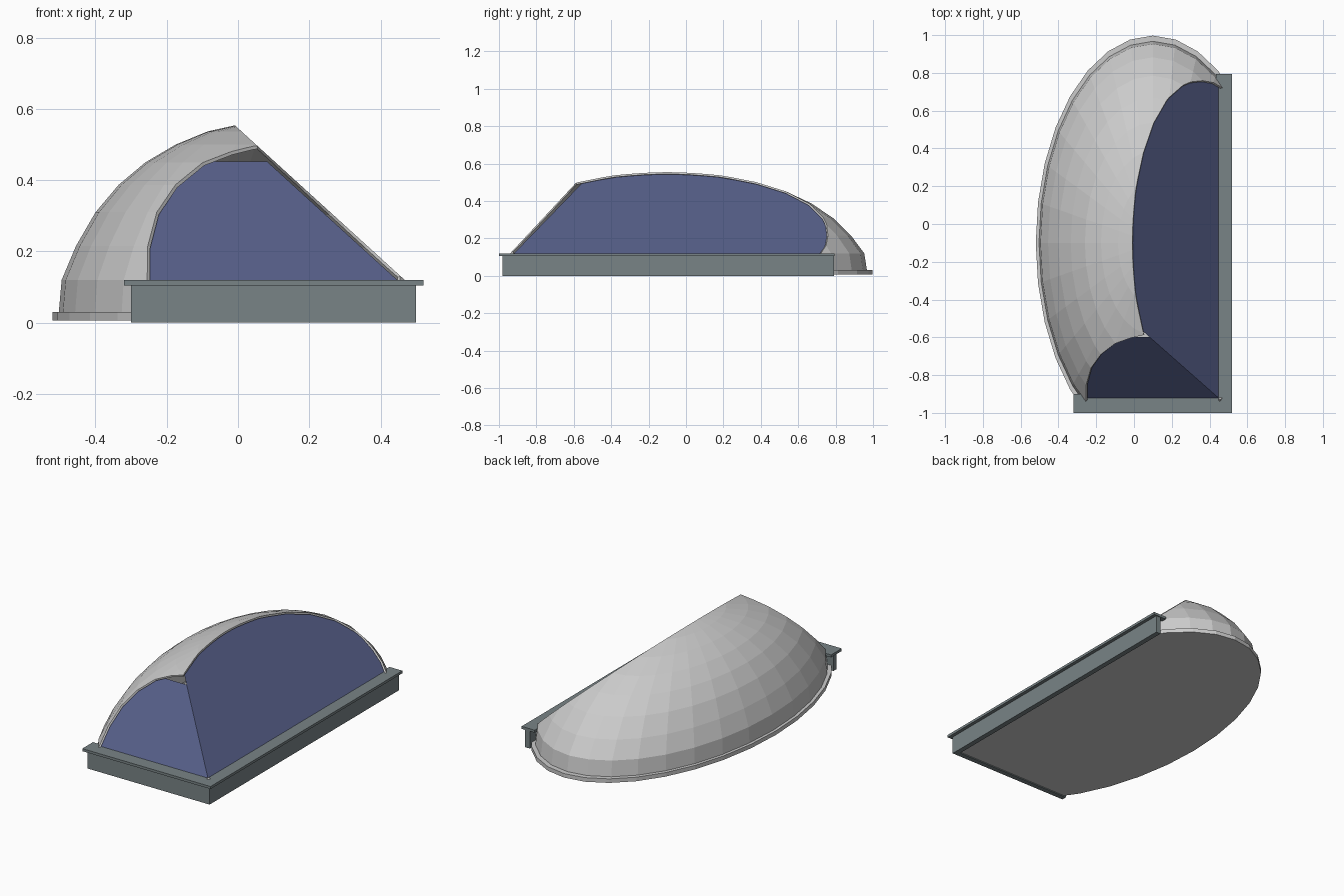
import bpy, bmesh, math
from mathutils import Vector

if "Cube" in bpy.data.objects:
    bpy.data.objects.remove(bpy.data.objects["Cube"])

CX, CY, RATIO, SEG = 0.10, -0.10, 1.77, 32
FLANGE = [(0.62, 0.0), (0.62, 0.03), (0.603, 0.03)]
DOME = [(0.595, 0.12), (0.555, 0.215), (0.50, 0.31), (0.435, 0.387), (0.36, 0.45),
        (0.275, 0.50), (0.185, 0.537), (0.095, 0.557), (0.0, 0.565)]


def plane(co, no):
    return Vector(co), Vector(no).normalized()


# cutting planes, each removing what lies on its normal side
SIDE_EDGE = plane((0.468, 0, 0.12), (0.435, 0, 0.478))
FRONT_EDGE = plane((0, -0.94, 0.12), (0, -0.375, 0.35))
SIDE_PANE = plane((0.447, 0, 0.12), (0.435, 0, 0.478))
FRONT_PANE = plane((0, -0.92, 0.12), (0, -0.33, 0.32))
SIDE_WALL = plane((0.475, 0, 0), (1, 0, 0))
FRONT_WALL = plane((0, -0.955, 0), (0, -1, 0))
SILL = plane((0, 0, 0.118), (0, 0, -1))
PANE_TOP = plane((0, 0, 0.452), (0, 0, 1))
GROUND = plane((0, 0, 0.006), (0, 0, -1))


def material(name, rgb):
    m = bpy.data.materials.new(name)
    m.diffuse_color = (*rgb, 1)
    m.use_nodes = True
    m.node_tree.nodes["Principled BSDF"].inputs["Base Color"].default_value = m.diffuse_color
    return m


def finish(name, bm, mat=None):
    me = bpy.data.meshes.new(name)
    bm.to_mesh(me)
    bm.free()
    ob = bpy.data.objects.new(name, me)
    bpy.context.collection.objects.link(ob)
    if mat:
        me.materials.append(mat)
    return ob


def elliptic_dome(scale=1.0, closed=False):
    bm = bmesh.new()
    rings = []
    for r, z in FLANGE + DOME:
        n = SEG if r > 0 else 1
        rings.append([bm.verts.new((CX + scale * r * math.cos(2 * math.pi * i / SEG),
                                    CY + scale * RATIO * r * math.sin(2 * math.pi * i / SEG),
                                    z * scale)) for i in range(n)])
    for a, b in zip(rings, rings[1:]):
        for i in range(SEG):
            j = (i + 1) % SEG
            bm.faces.new([a[i], a[j], b[j], b[i]] if len(b) > 1 else [a[i], a[j], b[0]])
    if closed:
        bm.faces.new(rings[0][::-1])
    return bm


def cut(bm, pl, fill=False):
    geom = bm.verts[:] + bm.edges[:] + bm.faces[:]
    res = bmesh.ops.bisect_plane(bm, geom=geom, dist=1e-5, plane_co=pl[0],
                                 plane_no=pl[1], clear_outer=True)
    if fill:
        edges = [e for e in res["geom_cut"] if isinstance(e, bmesh.types.BMEdge)]
        bmesh.ops.edgeloop_fill(bm, edges=edges)


def section(name, scale, trims, final, mat=None):
    """Flat sheet: the outline of the trimmed dome on the final plane."""
    bm = elliptic_dome(scale, True)
    for pl in trims + [final]:
        cut(bm, pl, True)
    co, no = final
    rest = [f for f in bm.faces if any(abs((v.co - co).dot(no)) > 1e-4 for v in f.verts)]
    bmesh.ops.delete(bm, geom=rest, context='FACES')
    return finish(name, bm, mat)


def l_bar(name, outer, inner, z0, z1, mat):
    """Mitred L-shaped bar; outer and inner give (left, front, right, back)."""
    l, f, r, b = outer
    fi, ri = inner
    pts = [(l, f), (r, f), (r, b), (ri, b), (ri, fi), (l, fi)]
    bm = bmesh.new()
    face = bm.faces.new([bm.verts.new((x, y, z0)) for x, y in pts])
    ext = bmesh.ops.extrude_face_region(bm, geom=[face])
    top = [v for v in ext["geom"] if isinstance(v, bmesh.types.BMVert)]
    bmesh.ops.translate(bm, verts=top, vec=(0, 0, z1 - z0))
    bmesh.ops.recalc_face_normals(bm, faces=bm.faces[:])
    return finish(name, bm, mat)


glass = material("blue_glass", (0.09, 0.11, 0.24))
metal = material("frame_metal", (0.19, 0.23, 0.24))

# dome shell with bottom flange, sliced open at the side and front
bm = elliptic_dome()
for pl in (SIDE_EDGE, FRONT_EDGE, SIDE_WALL, FRONT_WALL, GROUND):
    cut(bm, pl)
shell = finish("dome_shell", bm)
mod = shell.modifiers.new("thickness", 'SOLIDIFY')
mod.thickness = 0.01
mod.offset = -1

# floor sheet
section("floor", 1.0, [SIDE_WALL, FRONT_WALL], GROUND)

# sloping glass panes
section("side_pane", 0.99, [SILL, FRONT_PANE], SIDE_PANE, glass)
section("front_pane", 0.99, [SILL, SIDE_PANE, PANE_TOP], FRONT_PANE, glass)

# corner frame: beam with overhanging sill cap
l_bar("frame_beam", (-0.30, -0.98, 0.50, 0.79), (-0.95, 0.47), 0.0, 0.105, metal)
l_bar("frame_sill", (-0.32, -1.0, 0.52, 0.795), (-0.90, 0.435), 0.105, 0.12, metal)
